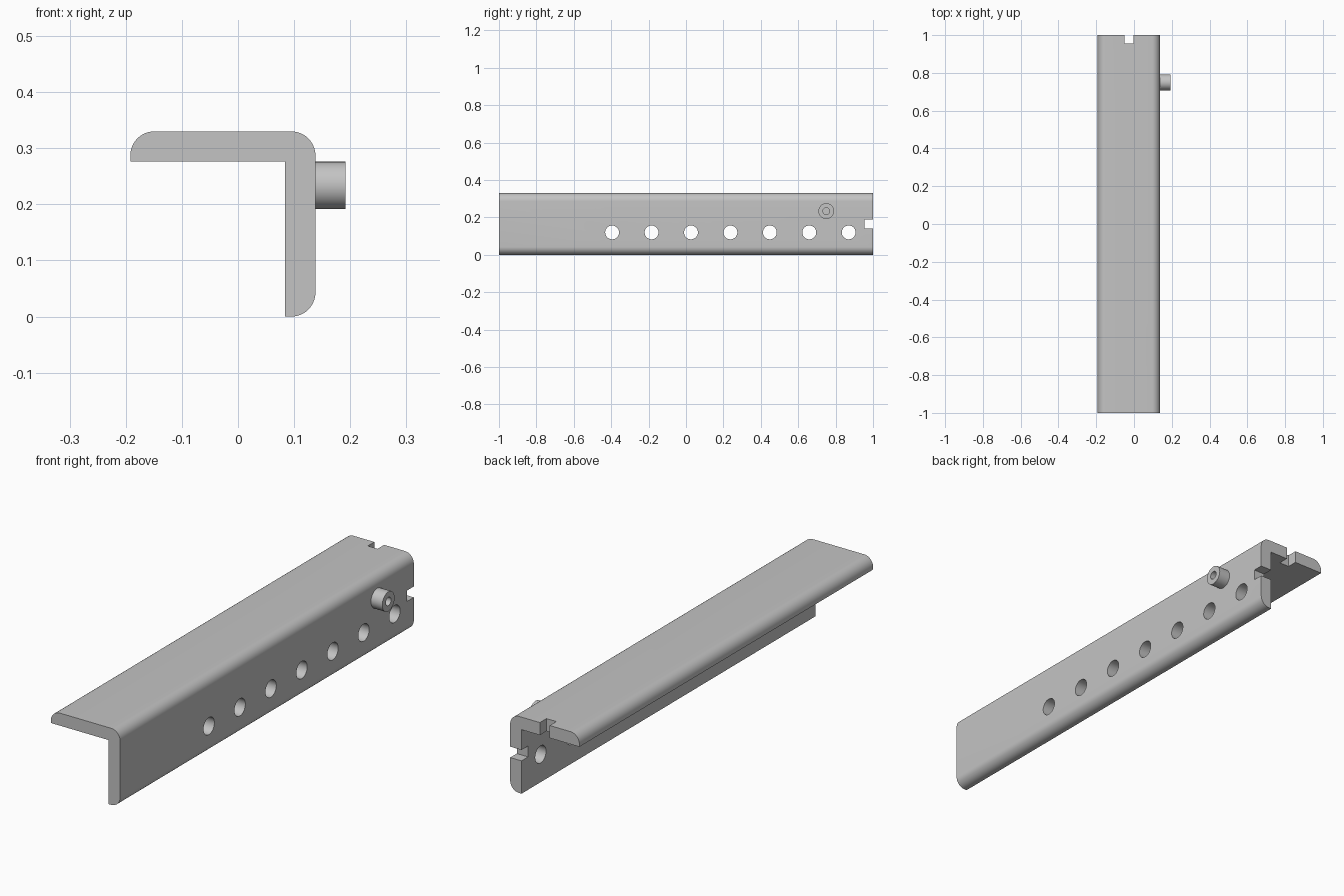
import bpy, bmesh
from math import pi, cos, sin, radians
from mathutils import Matrix, Vector

cube = bpy.data.objects.get("Cube")
if cube:
    bpy.data.objects.remove(cube, do_unlink=True)

LEFT, RIGHT, TOP = -0.192, 0.138, 0.33
WALL, ROUND, HALF = 0.054, 0.043, 1.0

steel = bpy.data.materials.new("plain grey steel")
steel.use_nodes = True
steel.diffuse_color = (0.55, 0.55, 0.55, 1)
steel.node_tree.nodes["Principled BSDF"].inputs["Base Color"].default_value = (0.55, 0.55, 0.55, 1)


def make_object(name, bm):
    bmesh.ops.recalc_face_normals(bm, faces=bm.faces)
    mesh = bpy.data.meshes.new(name)
    bm.to_mesh(mesh)
    bm.free()
    mesh.materials.append(steel)
    obj = bpy.data.objects.new(name, mesh)
    bpy.context.collection.objects.link(obj)
    return obj


def activate(obj):
    bpy.ops.object.select_all(action='DESELECT')
    obj.select_set(True)
    bpy.context.view_layer.objects.active = obj


def arc(cx, cz, start, end, steps=12):
    angles = [radians(start + (end - start) * i / steps) for i in range(steps + 1)]
    return [(cx + ROUND * cos(a), cz + ROUND * sin(a)) for a in angles]


def add_box(bm, center, size):
    matrix = Matrix.Translation(center) @ Matrix.Diagonal((*size, 1))
    bmesh.ops.create_cube(bm, size=1, matrix=matrix)


def add_cylinder(bm, center, radius, depth):
    matrix = Matrix.Translation(center) @ Matrix.Rotation(pi / 2, 4, 'Y')
    bmesh.ops.create_cone(bm, cap_ends=True, segments=48, radius1=radius,
                          radius2=radius, depth=depth, matrix=matrix)


# Angle bar: rounded L profile swept along y
profile = [(RIGHT - WALL, 0), (RIGHT - WALL, TOP - WALL), (LEFT, TOP - WALL)]
profile += arc(LEFT + ROUND, TOP - ROUND, 180, 90)
profile += arc(RIGHT - ROUND, TOP - ROUND, 90, 0)
profile += arc(RIGHT - ROUND, ROUND, 0, -90)
bm = bmesh.new()
face = bm.faces.new([bm.verts.new((x, -HALF, z)) for x, z in profile])
swept = bmesh.ops.extrude_face_region(bm, geom=[face])
bmesh.ops.translate(bm, vec=(0, 2 * HALF, 0),
                    verts=[v for v in swept["geom"] if isinstance(v, bmesh.types.BMVert)])
angle_bar = make_object("angle_bar", bm)

# Cutters: row of wall holes and one end notch in each flange
bm = bmesh.new()
for i in range(7):
    add_cylinder(bm, (RIGHT - WALL / 2, -0.395 + 0.2108 * i, 0.12), 0.037, 0.15)
add_box(bm, (RIGHT - WALL / 2, HALF, TOP - 0.165), (0.12, 0.09, 0.047))
add_box(bm, (RIGHT - 0.165, HALF, TOP - WALL / 2), (0.047, 0.09, 0.12))
cutter = make_object("hole_and_notch_cutter", bm)
cutter.hide_render = True

cut = angle_bar.modifiers.new("cut", 'BOOLEAN')
cut.operation = 'DIFFERENCE'
cut.solver = 'EXACT'
cut.object = cutter
activate(angle_bar)
bpy.ops.object.modifier_apply(modifier=cut.name)
bpy.data.objects.remove(cutter, do_unlink=True)

# Side boss: round stud with a blind bore, spun about the x axis
axis = Vector((0, 0.75, 0.234))
outline = [(RIGHT, 0.042), (0.192, 0.042), (0.192, 0.018), (RIGHT + 0.002, 0.018), (RIGHT + 0.002, 0)]
bm = bmesh.new()
verts = [bm.verts.new(axis + Vector((x, 0, r))) for x, r in outline]
edges = [bm.edges.new(pair) for pair in zip(verts, verts[1:])]
bmesh.ops.spin(bm, geom=verts + edges, cent=axis, axis=(1, 0, 0),
               angle=2 * pi, steps=48, use_duplicate=False)
bmesh.ops.remove_doubles(bm, verts=bm.verts, dist=0.0001)
boss = make_object("side_boss", bm)

for obj in (angle_bar, boss):
    activate(obj)
    bpy.ops.object.shade_smooth_by_angle(angle=radians(30))
